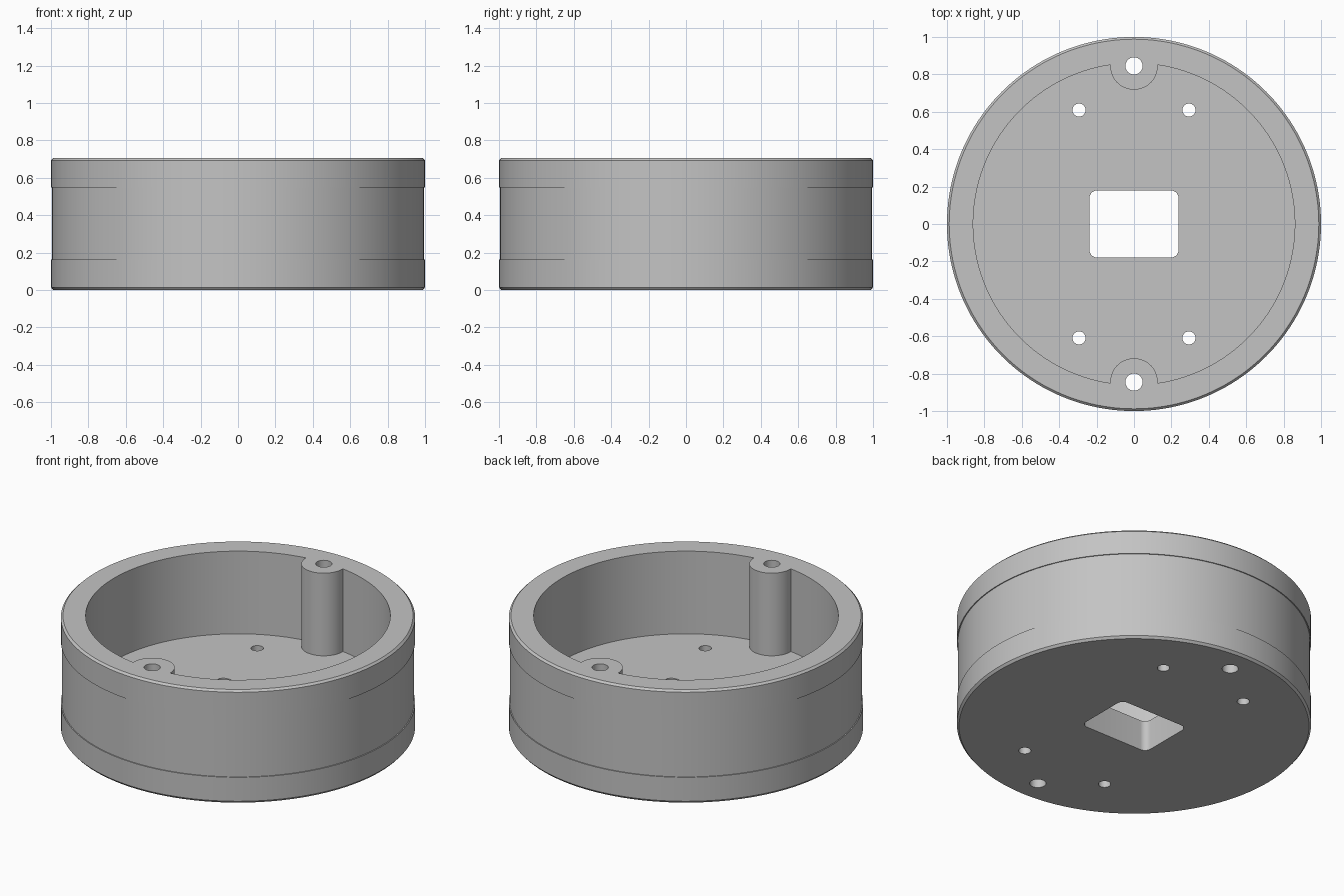
import bpy
import bmesh
from math import sin, cos, pi, asin, atan2

if "Cube" in bpy.data.objects:
    bpy.data.objects.remove(bpy.data.objects["Cube"])

HEIGHT, FLOOR = 0.705, 0.19
WALL_R, POST_R, POST_Y = 0.86, 0.127, 0.845

grey = bpy.data.materials.new("plain grey")
grey.use_nodes = True
COLOUR = (0.55, 0.55, 0.55, 1)
grey.diffuse_color = COLOUR
grey.node_tree.nodes["Principled BSDF"].inputs["Base Color"].default_value = COLOUR


def arc(cx, cy, r, a0, a1, n):
    """n + 1 points from angle a0 to angle a1"""
    return [(cx + r * cos(a0 + (a1 - a0) * i / n),
             cy + r * sin(a0 + (a1 - a0) * i / n)) for i in range(n + 1)]


def circle(cx, cy, r, n=32):
    return arc(cx, cy, r, 0, 2 * pi, n)[:-1]


def loft(name, rings):
    """Closed solid through (outline, z) rings with equal point counts"""
    bm = bmesh.new()
    loops = [[bm.verts.new((x, y, z)) for x, y in pts] for pts, z in rings]
    for low, high in zip(loops, loops[1:]):
        for i in range(len(low)):
            j = (i + 1) % len(low)
            bm.faces.new((low[i], low[j], high[j], high[i]))
    bm.faces.new(loops[0][::-1])
    bm.faces.new(loops[-1])
    mesh = bpy.data.meshes.new(name)
    bm.to_mesh(mesh)
    bm.free()
    mesh.materials.append(grey)
    obj = bpy.data.objects.new(name, mesh)
    bpy.context.collection.objects.link(obj)
    return obj


def cut(name, outline, z0, z1):
    """Subtract a prism from the housing"""
    tool = loft(name, [(outline, z0), (outline, z1)])
    tool.hide_render = True
    mod = housing.modifiers.new(name, "BOOLEAN")
    mod.operation, mod.solver, mod.object = "DIFFERENCE", "EXACT", tool
    bpy.context.view_layer.objects.active = housing
    bpy.ops.object.modifier_apply(modifier=name)
    bpy.data.objects.remove(tool)


# Round body with chamfered rims and a shallow recessed band
profile = [(0.988, 0), (1, 0.014), (1, 0.163), (0.994, 0.163),
           (0.994, 0.549), (1, 0.549), (1, 0.693), (0.988, HEIGHT)]
housing = loft("housing", [(circle(0, 0, r, 160), z) for r, z in profile])

# Pocket whose outline bends inwards around the two screw posts
t = asin((WALL_R**2 - POST_Y**2 - POST_R**2) / (2 * POST_Y * POST_R))
a = atan2(POST_Y + POST_R * sin(t), POST_R * cos(t))
half = arc(0, 0, WALL_R, -a, a, 64) + arc(0, POST_Y, POST_R, t, -pi - t, 28)[1:-1]
pocket = half + [(-x, -y) for x, y in half]
cut("pocket", pocket, FLOOR, HEIGHT + 0.1)

# Screw holes through the posts, and four smaller holes in the floor
for sy in (-1, 1):
    cut("post_hole", circle(0, sy * POST_Y, 0.046), -0.1, HEIGHT + 0.1)
    for sx in (-1, 1):
        cut("floor_hole", circle(sx * 0.294, sy * 0.609, 0.035), -0.1, HEIGHT)

# Rounded rectangular window in the floor
W, D, R = 0.238, 0.179, 0.04
corners = [(1, 1), (-1, 1), (-1, -1), (1, -1)]
window = [p for k, (sx, sy) in enumerate(corners)
          for p in arc(sx * (W - R), sy * (D - R), R, k * pi / 2, (k + 1) * pi / 2, 8)]
cut("window", window, -0.1, HEIGHT)

# Smooth walls, sharp rims
bpy.ops.object.select_all(action="DESELECT")
housing.select_set(True)
bpy.context.view_layer.objects.active = housing
bpy.ops.object.shade_smooth_by_angle(angle=pi / 6)
